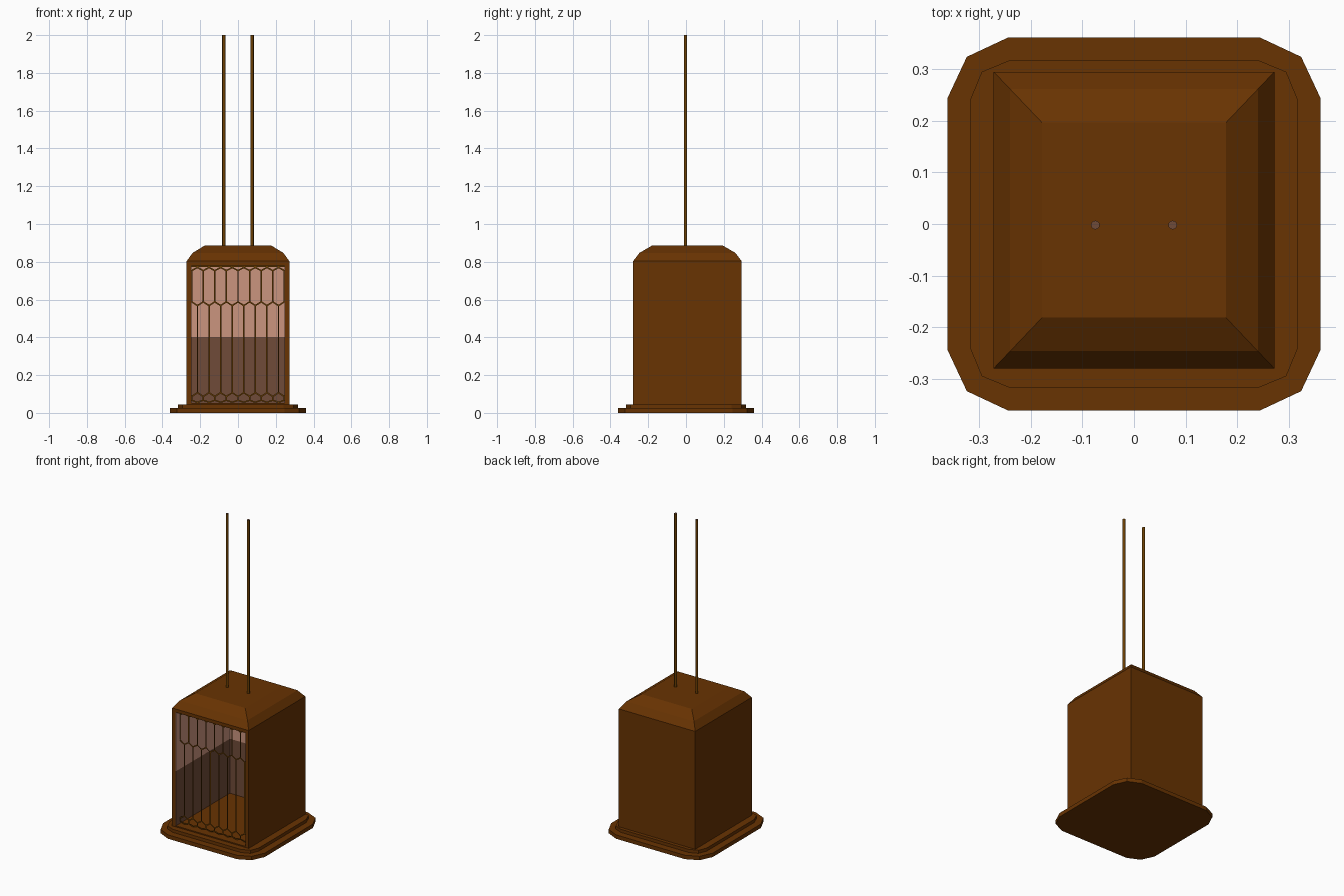
import bpy, bmesh, math
from mathutils import Vector

if "Cube" in bpy.data.objects:
    bpy.data.objects.remove(bpy.data.objects["Cube"])


def srgb(r, g, b):
    f = lambda c: (c / 255 / 12.92) if c < 10 else ((c / 255 + 0.055) / 1.055) ** 2.4
    return (f(r), f(g), f(b), 1)


def mat(name, *c):
    m = bpy.data.materials.new(name)
    m.diffuse_color = srgb(*c)
    m.use_nodes = True
    m.node_tree.nodes["Principled BSDF"].inputs["Base Color"].default_value = m.diffuse_color
    return m


WOOD = mat("brown_wood", 104, 51, 2)
METAL = mat("dark_bronze", 106, 62, 2)
UPPER = mat("pink_wall", 203, 149, 127)
LOWER = mat("mauve_wall", 112, 75, 56)


def finish(bm, name, *mats, recalc=True):
    if recalc:
        bmesh.ops.recalc_face_normals(bm, faces=bm.faces)
    me = bpy.data.meshes.new(name)
    bm.to_mesh(me)
    bm.free()
    for m in mats:
        me.materials.append(m)
    ob = bpy.data.objects.new(name, me)
    bpy.context.collection.objects.link(ob)
    return ob


def box(name, m, x0, x1, y0, y1, z0, z1):
    bm = bmesh.new()
    v = [bm.verts.new((x, y, z)) for z in (z0, z1)
         for x, y in ((x0, y0), (x1, y0), (x1, y1), (x0, y1))]
    for f in ((0, 1, 2, 3), (4, 5, 6, 7), (0, 1, 5, 4), (1, 2, 6, 5), (2, 3, 7, 6), (3, 0, 4, 7)):
        bm.faces.new([v[i] for i in f])
    return finish(bm, name, m)


def loft(name, m, rings):
    bm = bmesh.new()
    vs = [[bm.verts.new(p) for p in r] for r in rings]
    n = len(vs[0])
    for a, b in zip(vs, vs[1:]):
        for i in range(n):
            bm.faces.new((a[i], a[(i + 1) % n], b[(i + 1) % n], b[i]))
    bm.faces.new(vs[0])
    bm.faces.new(vs[-1])
    return finish(bm, name, m)


# stepped base with chamfered corners
def base_tier(name, half, flat, mid, z0, z1):
    q = [(half, flat), (mid, mid), (flat, half)]
    pts = []
    for k in range(4):
        c, s = round(math.cos(k * math.pi / 2)), round(math.sin(k * math.pi / 2))
        pts += [(x * c - y * s, x * s + y * c) for x, y in q]
    loft(name, WOOD, [[(x, y, z) for x, y in pts] for z in (z0, z1)])


base_tier("lower_base", 0.361, 0.245, 0.324, 0, 0.025)
base_tier("upper_base", 0.317, 0.242, 0.295, 0.025, 0.045)

# cabin shell, open at the front
W, F, B, T = 0.272, -0.28, 0.295, 0.022
Z0, Z1 = 0.045, 0.803
for side, s in (("left", -1), ("right", 1)):
    xs = sorted((s * W, s * (W - T)))
    box(side + "_wall", WOOD, *xs, F, B, Z0, Z1)
box("back_wall", WOOD, -W + T, W - T, B - T, B, Z0, Z1)
box("cabin_floor", WOOD, -W + T, W - T, F, B - T, Z0, 0.052)
box("cabin_ceiling", WOOD, -W + T, W - T, F, B - T, 0.781, Z1)

# two-tone interior lining
I = W - T
for part, m, a, b in (("lower", LOWER, 0.052, 0.402), ("upper", UPPER, 0.402, 0.781)):
    box(part + "_back_lining", m, -I, I, B - T - 0.004, B - T, a, b)
    for side, s in (("left", -1), ("right", 1)):
        xs = sorted((s * I, s * (I - 0.004)))
        box(part + "_" + side + "_lining", m, *xs, F + 0.003, B - T - 0.004, a, b)

# roof with two sloped bands
rings = []
for inset, z in ((0, Z1), (0.032, 0.847), (0.094, 0.885)):
    x, y0, y1 = W - inset, F + inset * 1.05, B - inset * 1.05
    rings.append([(-x, y0, z), (x, y0, z), (x, y1, z), (-x, y1, z)])
loft("roof", WOOD, rings)

# front lattice of tall staggered hexagons, flat strips
P, YG, TH = 0.0613, -0.238, 0.0038
EDGE = 4 * P
lattice = bmesh.new()


def bar(xa, za, xb, zb):
    if max(abs(xa), abs(xb)) > EDGE + 0.001:
        return
    a, b = Vector((xa, YG, za)), Vector((xb, YG, zb))
    if b.z < a.z:
        a, b = b, a
    d = (b - a).normalized()
    n = Vector((-d.z, 0, d.x)) * TH
    lattice.faces.new([lattice.verts.new(p) for p in (a + n, a - n, b - n, b + n)])


for k in range(-4, 5):
    x, h = k * P, P / 2
    bar(x, 0.59, x, 0.753)
    bar(x, 0.065, x, 0.087)
    if k < 4:
        bar(x + h, 0.107, x + h, 0.568)
    for s in (-1, 1):
        bar(x, 0.753, x + s * h, 0.770)
        bar(x, 0.588, x + s * h, 0.568)
        bar(x, 0.087, x + s * h, 0.107)
        bar(x, 0.067, x + s * h, 0.056)
bar(EDGE, 0.776, -EDGE, 0.776)
finish(lattice, "front_lattice", METAL, recalc=False)

# hanging cables
for side, x in (("left", -0.075), ("right", 0.075)):
    ring = [(x + 0.0085 * math.cos(i * math.pi / 8), 0.0085 * math.sin(i * math.pi / 8) - 0.002)
            for i in range(16)]
    ob = loft(side + "_cable", METAL, [[(px, py, z) for px, py in ring] for z in (0.87, 2.0)])
    ob.data.materials.append(LOWER)
    for f in ob.data.polygons:
        f.use_smooth = abs(f.normal.z) < 0.5
        if f.normal.z > 0.9:
            f.material_index = 1
